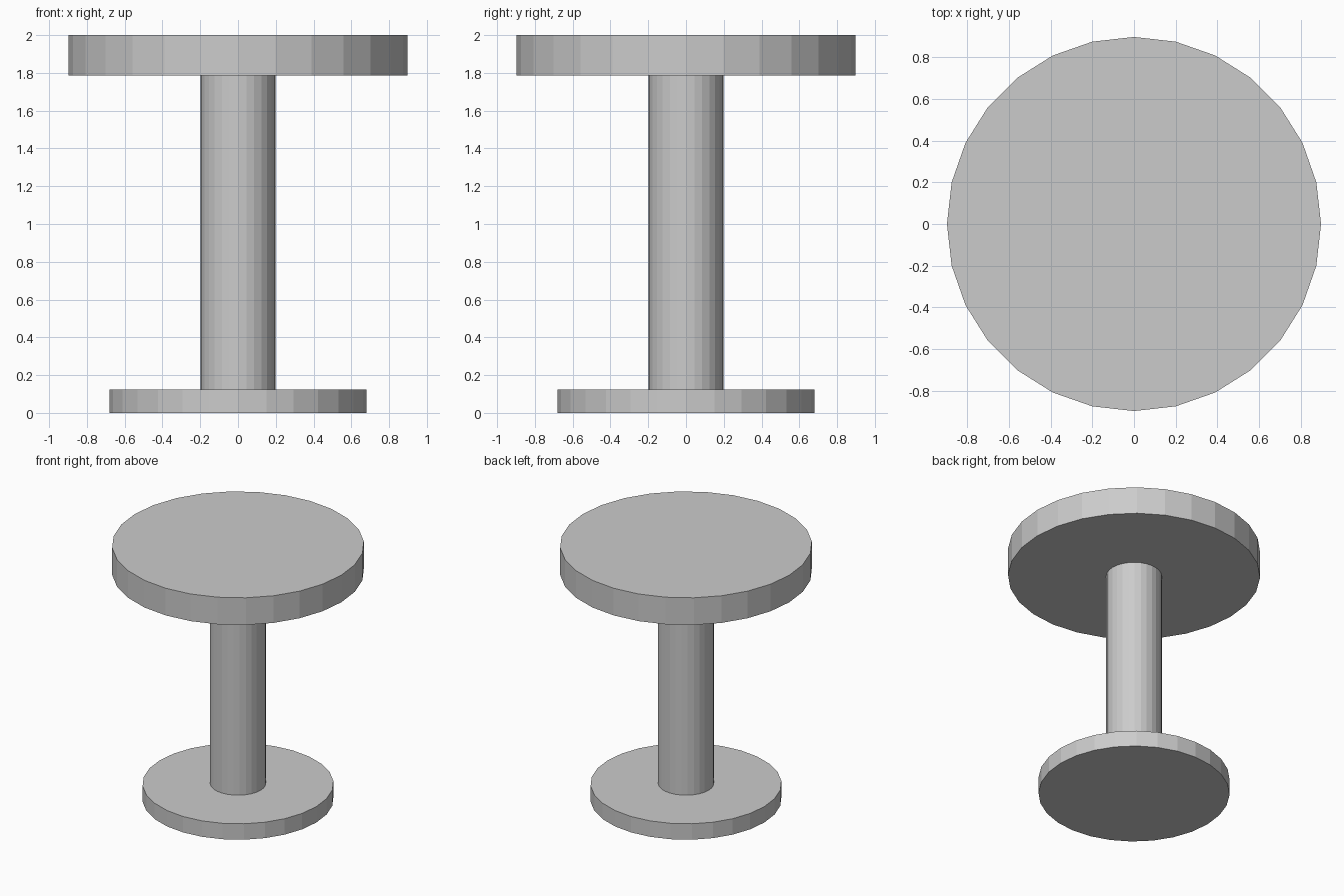
import bpy

if "Cube" in bpy.data.objects:
    bpy.data.objects.remove(bpy.data.objects["Cube"])

SIDES = 28


def disc(name, radius, z0, z1):
    bpy.ops.mesh.primitive_cylinder_add(
        vertices=SIDES, radius=radius, depth=z1 - z0, location=(0, 0, (z0 + z1) / 2))
    bpy.context.object.name = name


# Foot plate, central column and round top
disc("base", 0.68, 0.0, 0.125)
disc("column", 0.198, 0.125, 1.787)
disc("table_top", 0.897, 1.787, 2.0)
